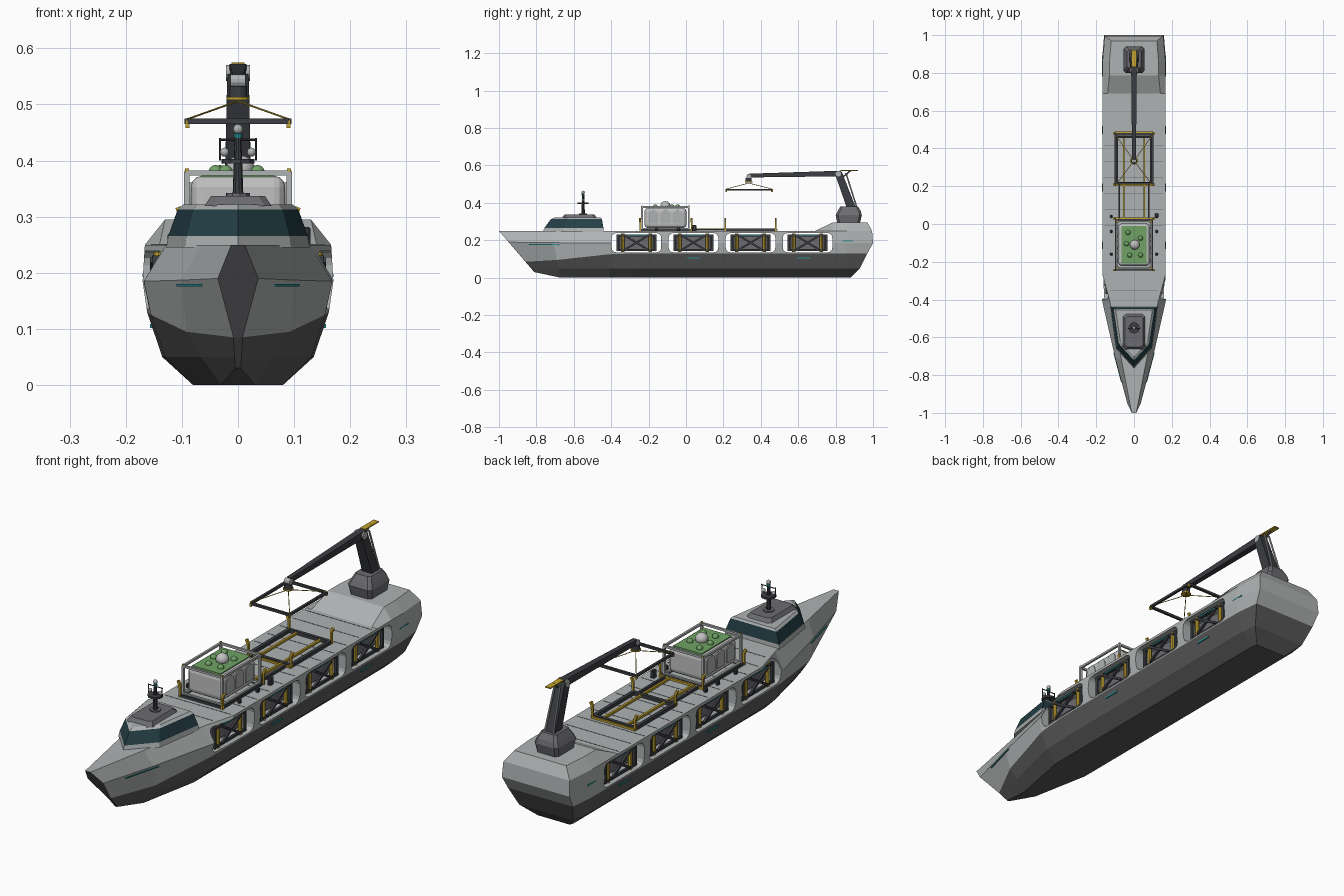
import bpy, bmesh, math
from mathutils import Vector, Matrix

if "Cube" in bpy.data.objects:
    bpy.data.objects.remove(bpy.data.objects["Cube"])


def material(name, r, g, b):
    m = bpy.data.materials.new(name)
    m.use_nodes = True
    m.diffuse_color = (r, g, b, 1)
    m.node_tree.nodes["Principled BSDF"].inputs["Base Color"].default_value = (r, g, b, 1)
    return m


HULL = material("hull_grey", .43, .45, .45)
LOWER = material("lower_hull_grey", .1, .1, .1)
DARK = material("dark_metal", .045, .047, .055)
MID = material("mid_grey", .15, .15, .165)
GLASS = material("window_teal", .017, .05, .06)
YELLOW = material("safety_yellow", .55, .37, .03)
GREEN = material("plant_green", .16, .36, .13)
TEAL = material("accent_teal", .02, .28, .3)
WHITE = material("module_white", .53, .53, .53)


def finish(name, bm, mats, smooth=False):
    bmesh.ops.recalc_face_normals(bm, faces=bm.faces[:])
    me = bpy.data.meshes.new(name)
    bm.to_mesh(me)
    bm.free()
    for m in mats:
        me.materials.append(m)
    for p in me.polygons:
        p.use_smooth = smooth
    ob = bpy.data.objects.new(name, me)
    bpy.context.collection.objects.link(ob)
    return ob


def box(name, c, size, mat, bevel=0, segs=1):
    bm = bmesh.new()
    bmesh.ops.create_cube(bm, size=1, matrix=Matrix.Translation(c) @ Matrix.Diagonal((*size, 1)))
    if bevel:
        bmesh.ops.bevel(bm, geom=bm.edges[:], offset=bevel, segments=segs, profile=.5, affect='EDGES')
    return finish(name, bm, [mat])


def rod(name, a, b, r, mat, sides=8, r2=None):
    """Round or square bar between two points."""
    a, b = Vector(a), Vector(b)
    k = math.sqrt(2) if sides == 4 else 1
    rot = (b - a).to_track_quat('Z', 'Y').to_matrix().to_4x4()
    bm = bmesh.new()
    bmesh.ops.create_cone(bm, cap_ends=True, segments=sides, radius1=r * k,
                          radius2=(r if r2 is None else r2) * k, depth=(b - a).length,
                          matrix=Matrix.Translation((a + b) / 2) @ rot @ Matrix.Rotation(math.pi / 4, 4, 'Z'))
    return finish(name, bm, [mat])


def ball(name, c, r, mat, flat=1):
    bm = bmesh.new()
    bmesh.ops.create_uvsphere(bm, u_segments=14, v_segments=8, radius=r,
                              matrix=Matrix.Translation(c) @ Matrix.Diagonal((1, 1, flat, 1)))
    return finish(name, bm, [mat], True)


def loft(name, rings, mats, rule=lambda band, seg: 0, split_caps=False):
    bm = bmesh.new()
    vs = [[bm.verts.new(p) for p in ring] for ring in rings]
    n = len(vs[0])
    for i in range(len(vs) - 1):
        for j in range(n):
            f = bm.faces.new((vs[i][j], vs[i][(j + 1) % n], vs[i + 1][(j + 1) % n], vs[i + 1][j]))
            f.material_index = rule(i, j)
    for band, ring in ((-1, vs[0]), (len(vs) - 1, vs[-1])):
        if split_caps:
            for k in range(n // 2):
                quad = [ring[k], ring[k + 1], ring[n - k - 1]] + ([ring[n - k]] if k else [])
                bm.faces.new(quad).material_index = rule(band, k)
        else:
            bm.faces.new(ring).material_index = rule(band, 0)
    return finish(name, bm, mats)


def frame(name, x, y0, y1, z, r, mat):
    for s in (-1, 1):
        rod(name + "_side", (s * x, y0, z), (s * x, y1, z), r, mat, 4)
    for y in (y0, y1):
        rod(name + "_end", (-x, y, z), (x, y, z), r, mat, 4)


# Hull: half sections from keel to deck, raked at the bow, with a darker stem face
MX, MZ = [0, .08, .135, .162, .17, .166, .14], [0, 0, .05, .13, .185, .25, .25]
AX, AZ = MX[:6] + [.13], MZ[:6] + [.295]
stations = [
    (-1, .857, [0, .005, .006, .008, .036, .012, .006], [.03, .03, .05, .085, .19, .25, .25]),
    (-.72, .2, [0, .03, .065, .092, .1, .066, .04], [0, 0, .05, .095, .187, .25, .25]),
    (-.41, 0, [0, .08, .13, .155, .168, .128, .1], [0, 0, .05, .125, .185, .25, .25]),
    (-.27, 0, MX, MZ), (.69, 0, MX, MZ), (.785, 0, AX, AZ), (.86, 0, AX, AZ)]
halves = [[(x, y + k * (.25 - z), z) for x, z in zip(xs, zs)] for y, k, xs, zs in stations]
stern_y = [.88, .88, .93, .97, 1, .995, .97]
halves.append([(x * .93, y, z) for x, y, z in zip(AX, stern_y, AZ)])
rings = [h + [(-x, y, z) for x, y, z in h[:0:-1]] for h in halves]
hull = loft("hull", rings, [HULL, LOWER, MID],
            lambda i, j: 1 if j < 3 or j > 9 else 2 if i < 0 else 0, True)

# Cargo bays cut right through the hull
BAYS = [-.265, .04, .345, .65]
cut = bmesh.new()
for y in BAYS:
    part = bmesh.ops.create_cube(cut, size=1, matrix=Matrix.Translation((0, y, .187))
                                 @ Matrix.Diagonal((.5, .265, .103, 1)))
    edges = {e for v in part["verts"] for e in v.link_edges
             if abs(e.verts[0].co.x - e.verts[1].co.x) > .1}
    bmesh.ops.bevel(cut, geom=list(edges), offset=.025, segments=3, profile=.5, affect='EDGES')
cutter = finish("bay_cutter", cut, [HULL, LOWER, MID])
cutter.hide_render = True
mod = hull.modifiers.new("bays", 'BOOLEAN')
mod.operation, mod.object, mod.solver = 'DIFFERENCE', cutter, 'EXACT'
bpy.context.view_layer.update()
cut_mesh = bpy.data.meshes.new_from_object(hull.evaluated_get(bpy.context.evaluated_depsgraph_get()))
hull.modifiers.clear()
hull.data = cut_mesh
bpy.data.objects.remove(cutter)

# Bay contents: crates, braces and posts
for y in BAYS:
    box("bay_crate", (0, y, .187), (.24, .196, .088), MID, .008)
    for s in (-1, 1):
        for z in (.148, .226):
            rod("bay_rail", (s * .146, y - .102, z), (s * .146, y + .102, z), .005, DARK, 4)
        for t in (-1, 1):
            rod("bay_brace", (s * .152, y - .06, .187 - t * .036), (s * .152, y + .06, .187 + t * .036), .005, DARK, 4)
            rod("bay_upright", (s * .146, y + t * .1, .143), (s * .146, y + t * .1, .231), .006, DARK, 4)
            rod("bay_post", (s * .142, y + t * .074, .137), (s * .142, y + t * .074, .237), .009, YELLOW)
        box("bay_light", (s * .15, y, .228), (.006, .1, .006), TEAL)

# Accent strips on the hull sides
for s in (-1, 1):
    for y in (.04, .63):
        box("hull_strip", (s * .153, y, .105), (.008, .07, .007), TEAL)
    box("stern_strip", (s * .167, .865, .195), (.006, .055, .005), TEAL)
    rod("bow_strip", (s * .066, -.84, .178), (s * .108, -.68, .178), .002, TEAL, 4)

# Deck seams
for i in range(13):
    box("deck_seam", (0, -.35 + i * .085, .25), (.25 if i == 0 else .31, .002, .002), MID)


# Deckhouse with window band
def house(scale, z):
    half = [(.128, -.44), (.095, -.66), (0, -.765)]
    pts = half + [(-x, y) for x, y in half[1::-1]]
    return [(x * scale, -.5 + (y + .5) * scale, z) for x, y in pts]


loft("deckhouse", [house(1, .245), house(.97, .266), house(.84, .313), house(.76, .322)],
     [HULL, GLASS], lambda i, j: int(i == 1))


def slab(x, y0, y1, z, c):
    return [(x, y0 + c, z), (x, y1 - c, z), (x - c, y1, z), (c - x, y1, z),
            (-x, y1 - c, z), (-x, y0 + c, z), (c - x, y0, z), (x - c, y0, z)]


loft("deckhouse_roof", [slab(.06, -.665, -.475, .319, .012), slab(.048, -.65, -.49, .337, .012)], [MID])

# Mast
my = -.55
rod("mast", (0, my, .33), (0, my, .44), .01, DARK, 10, .006)
rod("mast_platform", (0, my, .395), (0, my, .403), .03, DARK, 10)
rod("mast_base", (0, my, .335), (0, my, .342), .022, MID, 10)
rod("mast_lamp", (0, my, .44), (0, my, .448), .008, TEAL, 10)
ball("mast_dome", (0, my, .456), .009, HULL)
for s in (-1, 1):
    rod("mast_aerial", (s * .032, my, .4), (s * .032, my, .44), .002, DARK, 6)
    rod("mast_yard", (0, my, .437), (s * .034, my, .437), .002, DARK, 6)
    ball("mast_sensor", (s * .024, my, .415), .008, HULL)

# Plant module in its tubular frame
cy = -.11
box("module_body", (0, cy, .319), (.168, .225, .108), WHITE, .02, 3)
box("module_garden", (0, cy, .373), (.13, .2, .008), GREEN)
ball("garden_dome", (.004, cy, .386), .026, WHITE, .9)
for x, y in ((-.032, -.045), (.034, -.075), (-.022, -.165), (.035, -.165), (-.04, -.105)):
    ball("garden_shrub", (x, y, .379), .013, GREEN)
for z in (.262, .378):
    frame("module_frame", .091, cy - .125, cy + .125, z, .0045, HULL)
for s in (-1, 1):
    for t in (-1, 1):
        p = (s * .091, cy + t * .125)
        rod("module_corner", (*p, .25), (*p, .38), .005, HULL, 4)
        box("module_lock", (*p, .383), (.007, .007, .006), YELLOW)
        box("module_foot", (*p, .254), (.018, .018, .012), YELLOW)
    for k in (-1, 0, 1):
        arch = [(.026 * math.cos(a * math.pi / 8), .026 * math.sin(a * math.pi / 8)) for a in range(9)]
        arch = [(.026, -.045)] + arch + [(-.026, -.045)]
        loft("module_arch", [[(s * x, cy + k * .065 + u, .335 + v) for u, v in arch]
                             for x in (.082, .087)], [HULL])
    for y in (.04, -.04, -.16):
        box("deck_clamp", (s * .12, y, .259), (.012, .014, .02), DARK, .002)
box("deck_locker", (.12, .045, .265), (.018, .022, .034), DARK, .003)

# Deck cradles with yellow rails and flared guides
frame("cradle", .095, .215, .475, .257, .007, DARK)
frame("module_cradle", .095, -.24, .02, .255, .006, DARK)
for s in (-1, 1):
    rod("cradle_rail", (s * .055, .03, .258), (s * .055, .475, .258), .0045, YELLOW, 4)
    rod("cradle_beam", (s * .078, .03, .256), (s * .078, .215, .256), .005, DARK, 4)
    for y in (-.245, .03, .21, .48):
        rod("guide_post", (s * .099, y, .25), (s * .099, y, .3), .004, YELLOW, 4)
        rod("guide_flare", (s * .099, y, .298), (s * .107, y, .317), .005, YELLOW, 4)
for y in (.03, .205, .485):
    rod("cradle_cross", (-.1, y, .256), (.1, y, .256), .004, YELLOW, 4)

# Crane pedestal, arm and boom
loft("crane_pedestal", [slab(.05, .81, .93, .29, .012), slab(.056, .8, .94, .335, .012),
                        slab(.048, .81, .935, .355, .012), slab(.036, .825, .92, .38, .01)], [MID])
rod("crane_arm", (0, .885, .37), (0, .815, .56), .023, DARK, 4, .019)
rod("crane_elbow", (-.021, .815, .556), (.021, .815, .556), .015, HULL, 12)
rod("crane_boom", (0, .83, .557), (0, .34, .546), .015, DARK, 4, .01)
for s in (-1, 1):
    rod("crane_ram", (s * .02, .915, .37), (s * .012, .855, .56), .004, HULL)
rod("crane_plate_stay", (0, .84, .54), (0, .88, .572), .004, MID)
box("crane_plate", (0, .875, .572), (.024, .09, .005), YELLOW)

# Hoist and suspended lifting frame
hy = .335
rod("boom_tip", (-.013, hy, .542), (.013, hy, .542), .012, HULL, 12)
rod("hoist_drum", (0, hy, .513), (0, hy, .532), .017, DARK, 12)
rod("hoist_ring", (0, hy, .508), (0, hy, .513), .021, YELLOW, 12)
frame("lifting_frame", .09, .215, .46, .47, .005, DARK)
for s in (-1, 1):
    for y in (.215, .46):
        rod("lifting_cable", (0, hy, .506), (s * .09, y, .474), .0016, YELLOW, 6)
        box("lifting_lock", (s * .09, y, .465), (.008, .01, .014), YELLOW)
